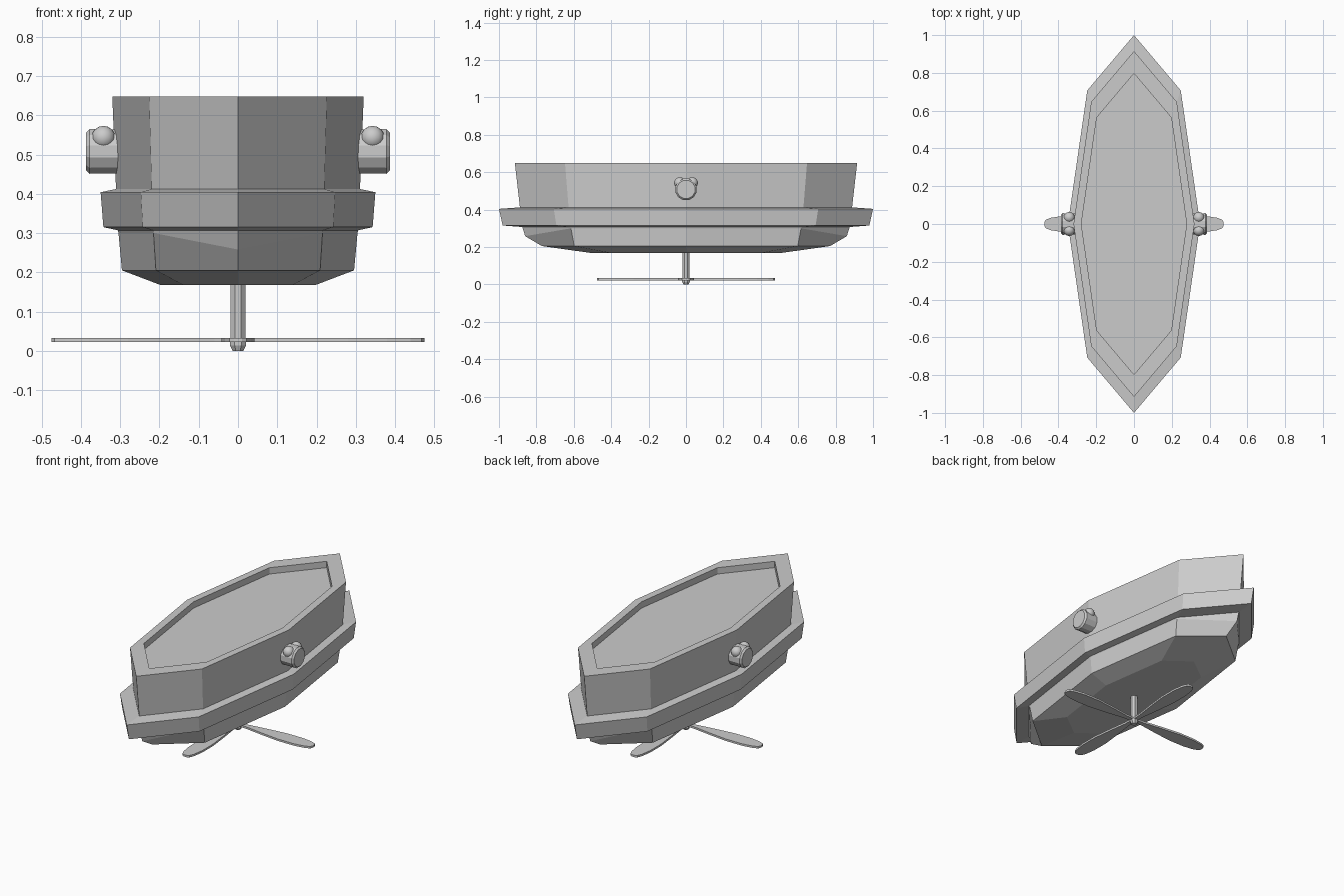
import bpy, bmesh, math
from mathutils import Matrix

if "Cube" in bpy.data.objects:
    bpy.data.objects.remove(bpy.data.objects["Cube"])


def finish(name, bm, smooth=False):
    bmesh.ops.recalc_face_normals(bm, faces=bm.faces[:])
    me = bpy.data.meshes.new(name)
    bm.to_mesh(me)
    bm.free()
    ob = bpy.data.objects.new(name, me)
    bpy.context.collection.objects.link(ob)
    for p in me.polygons:
        p.use_smooth = smooth
    return ob


def loft(bm, rings):
    """Skin a stack of equal-sized closed rings and cap both ends."""
    loops = [[bm.verts.new(p) for p in r] for r in rings]
    n = len(loops[0])
    for a, b in zip(loops, loops[1:]):
        for i in range(n):
            j = (i + 1) % n
            bm.faces.new((a[i], a[j], b[j], b[i]))
    bm.faces.new(loops[0][::-1])
    bm.faces.new(loops[-1])


def hull_ring(s, z, bow=None, bow_z=None):
    """Stretched octagon with a point at bow and stern."""
    pts = []
    for i in range(8):
        a = i * math.pi / 4
        x, y, zz = 0.35 * s * math.cos(a), s * math.sin(a), z
        if i in (2, 6):
            y = math.copysign(bow or s, y)
            zz = bow_z or z
        pts.append((x, y, zz))
    return pts


def round_ring(r, t, axis, n):
    pts = []
    for i in range(n):
        a = 2 * math.pi * (i + 0.5) / n
        c, s = r * math.cos(a), r * math.sin(a)
        pts.append((t, c, s) if axis == 'X' else (c, s, t))
    return pts


# hull: bottom, chamfered bows, belt, upper wall, rim and sunken deck
bm = bmesh.new()
loft(bm, [
    hull_ring(0.56, 0.167, bow=0.50),
    hull_ring(0.845, 0.205, bow=0.77),
    hull_ring(0.87, 0.300, bow=0.86, bow_z=0.258),
    hull_ring(0.875, 0.307),
    hull_ring(0.98, 0.315),
    hull_ring(1.0, 0.404),
    hull_ring(0.888, 0.412),
    hull_ring(0.915, 0.648),
    hull_ring(0.797, 0.648),
    hull_ring(0.797, 0.612),
])
finish("hull", bm)

# propeller shaft and tapered hub
bm = bmesh.new()
loft(bm, [round_ring(0.021, z, 'Z', 8) for z in (0.025, 0.18)])
finish("propeller_shaft", bm)
bm = bmesh.new()
loft(bm, [round_ring(r, z, 'Z', 8) for r, z in
          ((0.015, 0.0), (0.022, 0.014), (0.022, 0.03), (0.016, 0.036))])
finish("propeller_hub", bm)

# four thin propeller blades
blade = [(0.01, 0.012), (0.06, 0.014), (0.16, 0.028), (0.28, 0.042),
         (0.38, 0.042), (0.44, 0.033), (0.468, 0.022), (0.475, 0.010)]
outline = [(x, -w) for x, w in blade] + [(x, w) for x, w in reversed(blade)]
for k in range(4):
    bm = bmesh.new()
    loft(bm, [[(x, y, z) for x, y in outline] for z in (0.022, 0.033)])
    bm.transform(Matrix.Rotation(k * math.pi / 2, 4, 'Z'))
    finish(f"propeller_blade_{k + 1}", bm)

# side lamps: short drum with two balls on top, on both sides
for side, s in (("right", 1), ("left", -1)):
    bm = bmesh.new()
    loft(bm, [[(x, y, z + 0.508) for x, y, z in round_ring(r, s * t, 'X', 12)]
              for r, t in ((0.058, 0.295), (0.059, 0.378), (0.050, 0.387))])
    finish(f"side_drum_{side}", bm)
    for end, e in (("front", -1), ("back", 1)):
        bm = bmesh.new()
        bmesh.ops.create_uvsphere(
            bm, u_segments=12, v_segments=8, radius=0.03,
            matrix=Matrix.Translation((s * 0.343, e * 0.034, 0.543)))
        finish(f"side_ball_{side}_{end}", bm, smooth=True)
